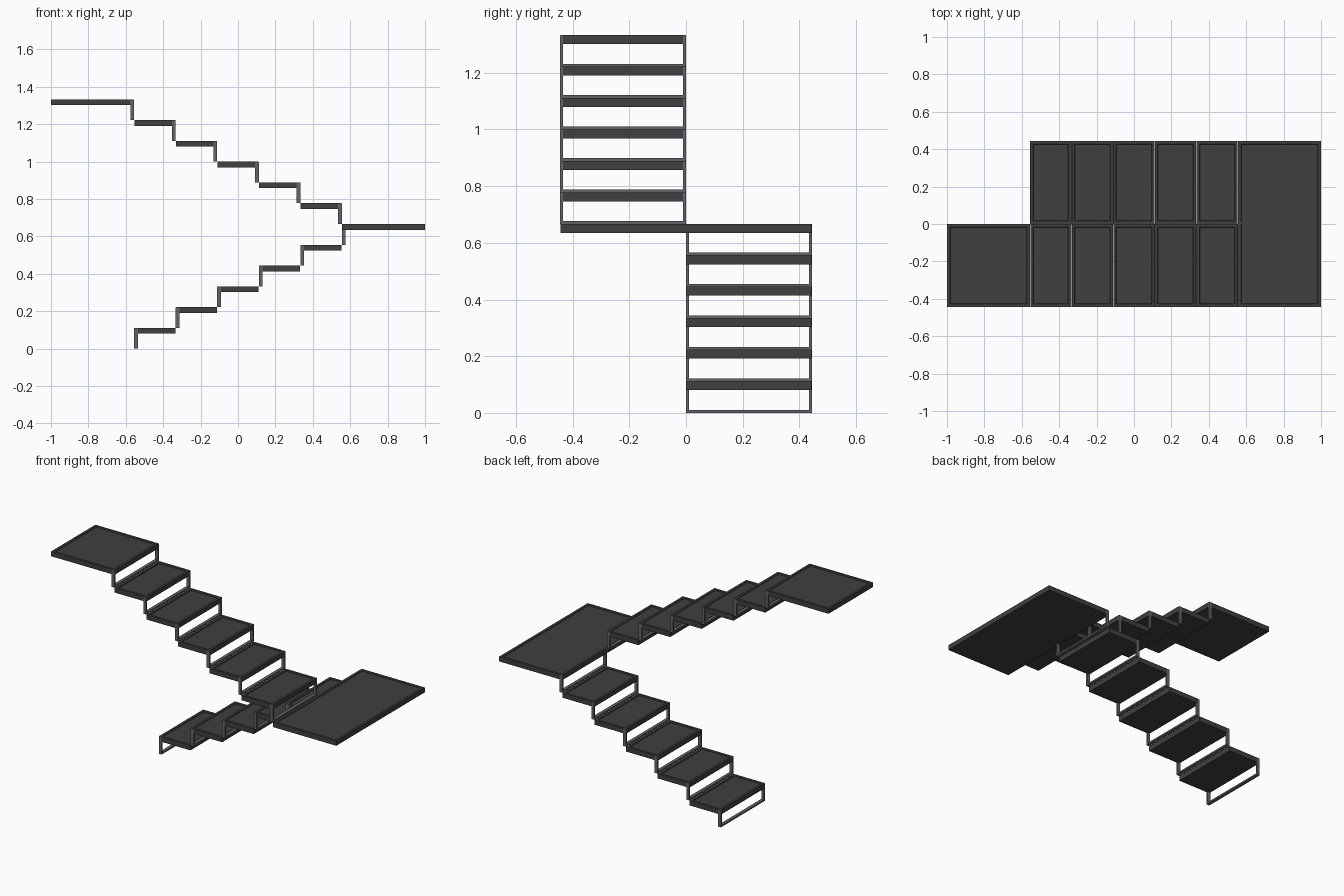
import bpy, bmesh

if "Cube" in bpy.data.objects:
    bpy.data.objects.remove(bpy.data.objects["Cube"])

W = 0.444            # flight width
RISE = 1.333 / 12    # height of one step
GO = 0.2222          # depth of one step
X0 = 0.5555          # half length of a flight
THICK = 0.031        # tread thickness
E = 0.0008           # keeps touching faces apart


def material(name, v):
    m = bpy.data.materials.new(name)
    m.diffuse_color = (v, v, v, 1)
    m.use_nodes = True
    m.node_tree.nodes["Principled BSDF"].inputs["Base Color"].default_value = m.diffuse_color
    return m


dark = material("dark_tread", 0.05)
steel = material("steel_frame", 0.13)


def finish(bm, name, mat):
    bmesh.ops.recalc_face_normals(bm, faces=bm.faces[:])
    me = bpy.data.meshes.new(name)
    bm.to_mesh(me)
    bm.free()
    me.materials.append(mat)
    ob = bpy.data.objects.new(name, me)
    bpy.context.collection.objects.link(ob)


def slab(name, x0, x1, y0, y1, top):
    """Tread or landing: thin box with a shallow recessed top panel."""
    bm = bmesh.new()
    bmesh.ops.create_cube(bm, size=1)
    for v in bm.verts:
        v.co.x = x1 - E if v.co.x > 0 else x0 + E
        v.co.y = y1 - E if v.co.y > 0 else y0 + E
        v.co.z = top if v.co.z > 0 else top - THICK
    bm.normal_update()
    face = max(bm.faces, key=lambda f: f.calc_center_median().z)
    bmesh.ops.inset_region(bm, faces=[face], thickness=0.021)
    bmesh.ops.inset_region(bm, faces=[face], thickness=0.004, depth=-0.005)
    finish(bm, name, dark)


def riser(name, x0, x1, y0, y1, z):
    """Open riser: U-shaped frame of two posts and a bottom bar."""
    t, b = 0.01, z + RISE - E
    profile = [(y0, b), (y0, z), (y1, z), (y1, b),
               (y1 - t, b), (y1 - t, z + t), (y0 + t, z + t), (y0 + t, b)]
    bm = bmesh.new()
    f = bm.faces.new([bm.verts.new((x0, y, h)) for y, h in profile])
    ext = bmesh.ops.extrude_face_region(bm, geom=[f], use_keep_orig=True)
    verts = [g for g in ext["geom"] if isinstance(g, bmesh.types.BMVert)]
    bmesh.ops.translate(bm, verts=verts, vec=(x1 - x0, 0, 0))
    finish(bm, name, steel)


# Two flights: the lower one climbs towards +x, the upper one back towards -x
for flight, d, y0, base in (("lower", 1, 0, 0), ("upper", -1, -W, 6)):
    for i in range(6):
        a = d * (-X0 + GO * i)
        z = (base + i) * RISE
        xs = sorted((a, a + d * 0.02))
        riser(f"{flight}_riser_{i + 1}", *xs, y0, y0 + W, z)
        if i < 5:
            xs = sorted((a, a + d * GO))
            slab(f"{flight}_tread_{i + 1}", *xs, y0, y0 + W, z + RISE)

# Landings
slab("middle_landing", X0, 1, -W, W, 6 * RISE)
slab("top_landing", -1, -X0, -W, 0, 12 * RISE)
